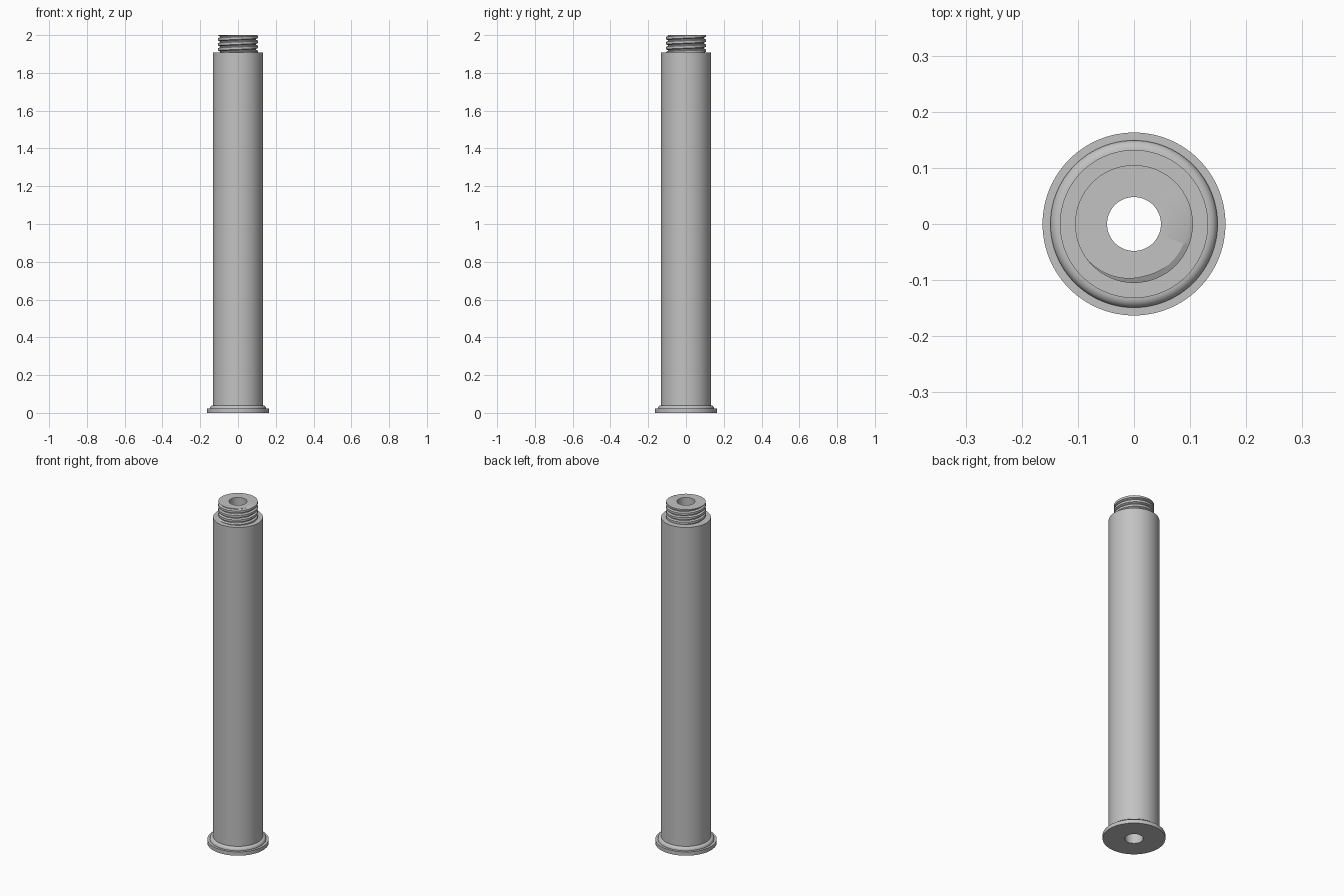
import bpy, bmesh, math
from mathutils import Vector

SEGS = 96
BORE, BODY, FLANGE, STEP = 0.048, 0.132, 0.163, 0.149
SHOULDER, TOP = 1.908, 2.0
ROOT, CREST, PITCH = 0.095, 0.105, 0.0265

if "Cube" in bpy.data.objects:
    bpy.data.objects.remove(bpy.data.objects["Cube"], do_unlink=True)

metal = bpy.data.materials.new("plain_grey")
metal.use_nodes = True
GREY = (0.54, 0.54, 0.54, 1)
metal.diffuse_color = GREY
metal.node_tree.nodes["Principled BSDF"].inputs["Base Color"].default_value = GREY


def polar(r, a, z):
    return Vector((r * math.cos(a), r * math.sin(a), z))


def finish(bm, name):
    bmesh.ops.recalc_face_normals(bm, faces=bm.faces)
    mesh = bpy.data.meshes.new(name)
    bm.to_mesh(mesh)
    bm.free()
    mesh.materials.append(metal)
    obj = bpy.data.objects.new(name, mesh)
    bpy.context.collection.objects.link(obj)
    bpy.ops.object.select_all(action='DESELECT')
    obj.select_set(True)
    bpy.context.view_layer.objects.active = obj
    bpy.ops.object.shade_smooth_by_angle(angle=math.radians(30))
    return obj


# Hollow tube: bore, flange, rounded collar, barrel and shoulder in one lathe
fillet = [(BODY + (STEP - BODY) * math.cos(t), 0.024 + 0.016 * math.sin(t))
          for t in (math.pi / 2 * i / 8 for i in range(9))]
profile = [(BORE, TOP), (BORE, 0), (FLANGE, 0), (FLANGE, 0.022), (STEP, 0.022)]
profile += fillet + [(BODY, SHOULDER), (ROOT - 0.001, SHOULDER)]
bm = bmesh.new()
rings = [[bm.verts.new(polar(r, math.tau * i / SEGS, z)) for i in range(SEGS)]
         for r, z in profile]
for lower, upper in zip(rings, rings[1:]):
    for i in range(SEGS):
        j = (i + 1) % SEGS
        bm.faces.new((lower[i], lower[j], upper[j], upper[i]))
finish(bm, "tube_body")

# Threaded neck: a helical strip, trimmed flat at the shoulder and at the top
tooth = [(ROOT, -0.42), (CREST, -0.24), (CREST, 0.24), (ROOT, 0.42)]
crest_angle = math.radians(130)
bm = bmesh.new()
columns = []
for i in range(SEGS + 1):
    a = math.tau * i / SEGS
    base = TOP + PITCH * (a - crest_angle) / math.tau
    columns.append([bm.verts.new(polar(r, a, base + PITCH * (turn + f)))
                    for turn in range(-6, 3) for r, f in tooth])
for left, right in zip(columns, columns[1:]):
    for k in range(len(left) - 1):
        bm.faces.new((left[k], right[k], right[k + 1], left[k + 1]))
bmesh.ops.remove_doubles(bm, verts=bm.verts, dist=1e-5)
for z, up in ((TOP, 1), (SHOULDER, -1)):
    bmesh.ops.bisect_plane(bm, geom=bm.verts[:] + bm.edges[:] + bm.faces[:],
                           dist=1e-6, plane_co=(0, 0, z), plane_no=(0, 0, up),
                           clear_outer=True)

# Flat end face between the trimmed thread and the bore
rim = [e for e in bm.edges if e.is_boundary
       and all(abs(v.co.z - TOP) < 1e-4 for v in e.verts)]
hole = [bm.verts.new(polar(BORE, math.tau * i / SEGS, TOP)) for i in range(SEGS)]
rim += [bm.edges.new((hole[i], hole[(i + 1) % SEGS])) for i in range(SEGS)]
bmesh.ops.triangle_fill(bm, edges=rim, use_beauty=True, normal=(0, 0, 1))
finish(bm, "threaded_neck")
